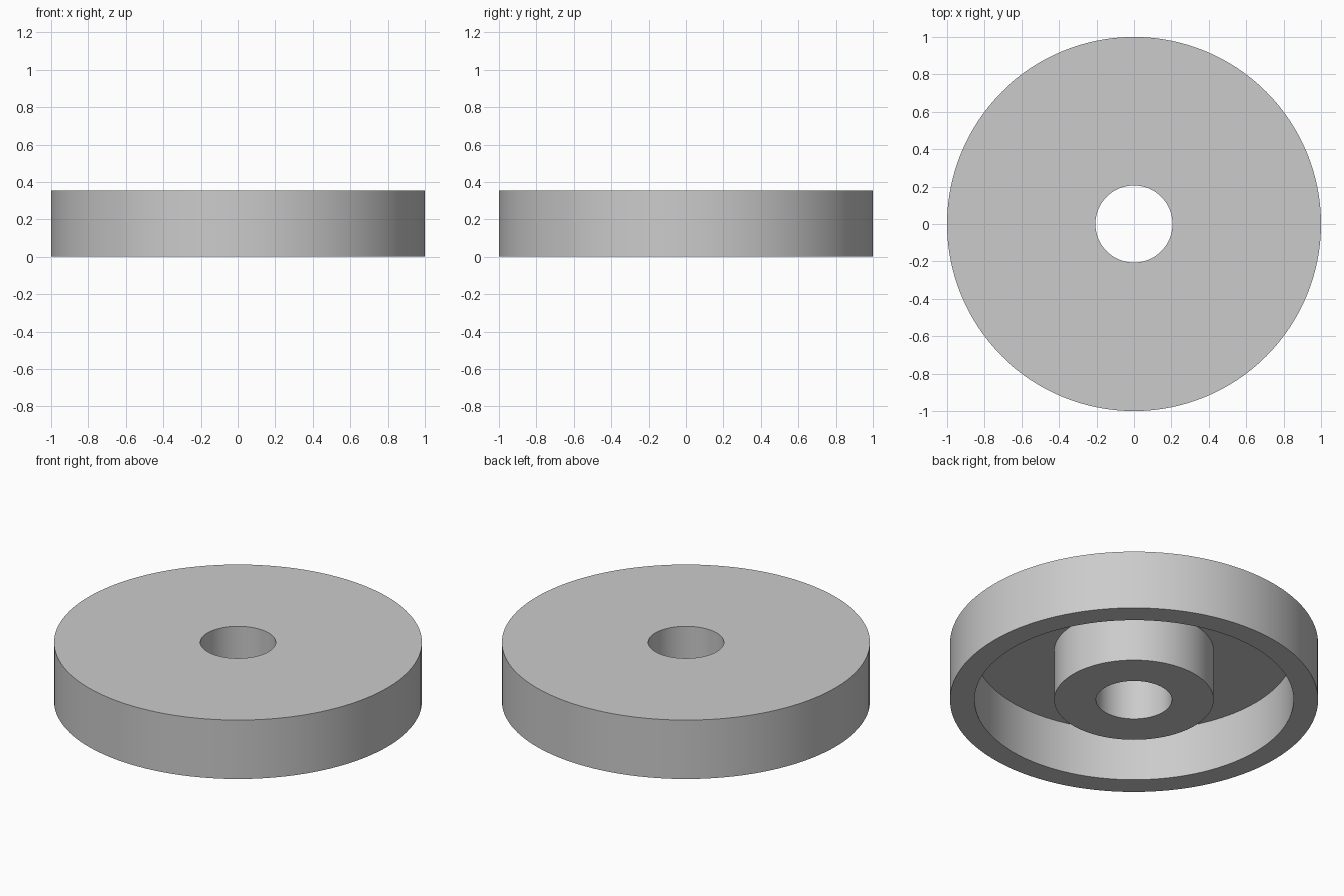
import bpy
import bmesh
from math import radians, tau, cos, sin

cube = bpy.data.objects.get("Cube")
if cube:
    bpy.data.objects.remove(cube, do_unlink=True)

SEGMENTS = 128
HEIGHT = 0.353
RECESS = 0.307      # depth of the hollow underneath
OUTER, RIM_INNER, BOSS, BORE = 1.0, 0.867, 0.433, 0.206

# Single flat colour
grey = bpy.data.materials.new("plain grey")
grey.use_nodes = True
colour = (0.6, 0.6, 0.6, 1.0)
grey.diffuse_color = colour
grey.node_tree.nodes["Principled BSDF"].inputs["Base Color"].default_value = colour


def lathe(name, profile, material):
    """Revolve a closed (radius, height) profile around z."""
    bm = bmesh.new()
    rings = []
    for i in range(SEGMENTS):
        a = tau * i / SEGMENTS
        rings.append([bm.verts.new((r * cos(a), r * sin(a), z)) for r, z in profile])
    n = len(profile)
    for i in range(SEGMENTS):
        here, there = rings[i], rings[(i + 1) % SEGMENTS]
        for j in range(n):
            k = (j + 1) % n
            bm.faces.new((here[j], there[j], there[k], here[k]))
    bmesh.ops.recalc_face_normals(bm, faces=bm.faces)
    mesh = bpy.data.meshes.new(name)
    bm.to_mesh(mesh)
    bm.free()
    mesh.materials.append(material)
    obj = bpy.data.objects.new(name, mesh)
    bpy.context.collection.objects.link(obj)
    return obj


# Disc with outer rim, thin top web, central boss and through bore
wheel = lathe("hollow_disc", [
    (OUTER, 0), (OUTER, HEIGHT),
    (BORE, HEIGHT), (BORE, 0),
    (BOSS, 0), (BOSS, RECESS),
    (RIM_INNER, RECESS), (RIM_INNER, 0),
], grey)

bpy.ops.object.select_all(action='DESELECT')
wheel.select_set(True)
bpy.context.view_layer.objects.active = wheel
bpy.ops.object.shade_smooth_by_angle(angle=radians(30))
